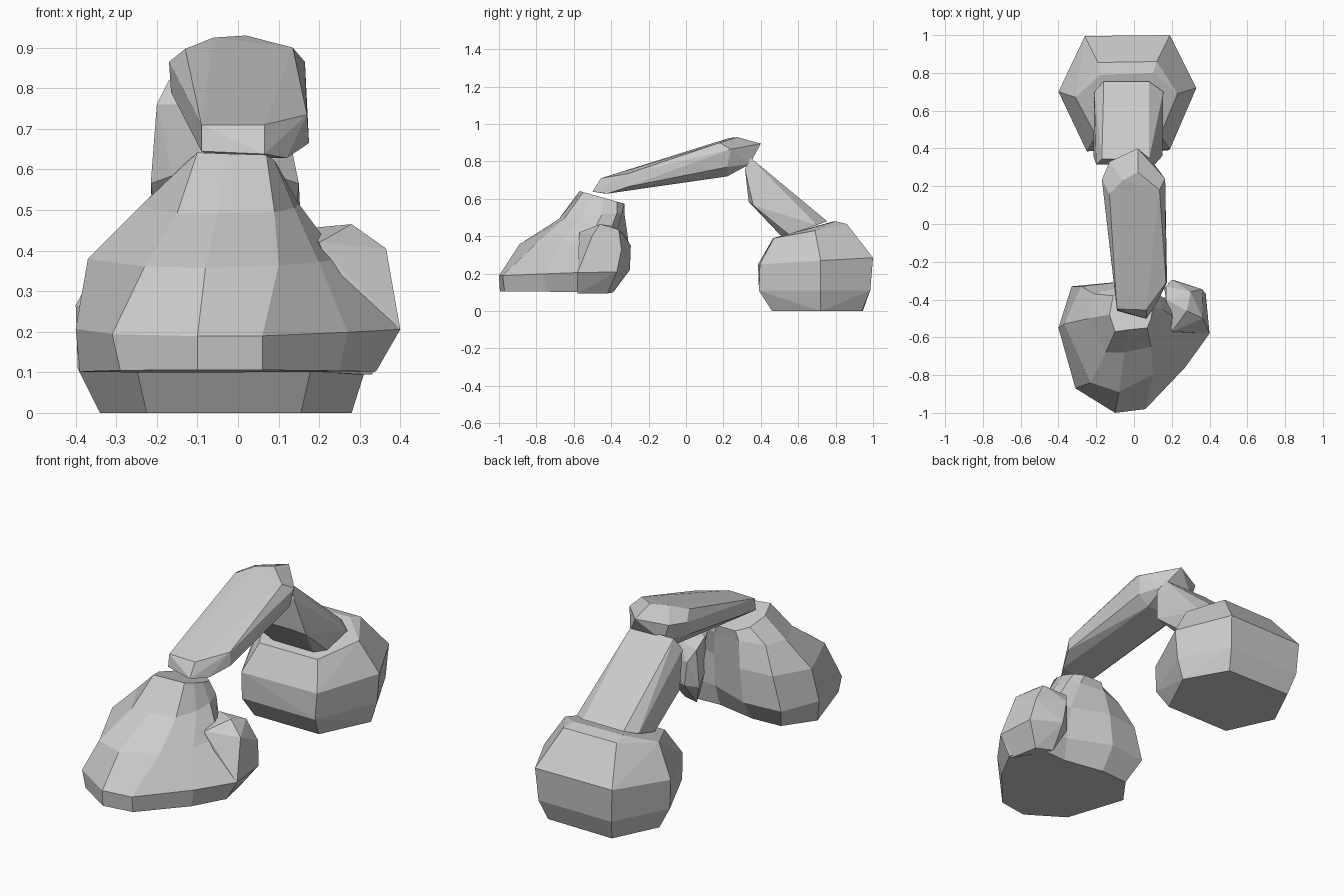
import bpy, bmesh, math


def finish(name, bm):
    bmesh.ops.recalc_face_normals(bm, faces=bm.faces)
    mesh = bpy.data.meshes.new(name)
    bm.to_mesh(mesh)
    bm.free()
    obj = bpy.data.objects.new(name, mesh)
    bpy.context.collection.objects.link(obj)
    return obj


def hull(name, points):
    """Faceted convex block wrapped around a few corner points."""
    bm = bmesh.new()
    for p in points:
        bm.verts.new(p)
    res = bmesh.ops.convex_hull(bm, input=bm.verts)
    loose = [v for v in bm.verts if not v.link_faces]
    bmesh.ops.delete(bm, geom=loose, context='VERTS')
    bmesh.ops.dissolve_limit(bm, angle_limit=math.radians(4),
                             verts=bm.verts, edges=bm.edges)
    return finish(name, bm)


def loft(name, rings):
    """Skin between stacked outlines; each ring is (z, slope in y, outline)."""
    bm = bmesh.new()
    loops = []
    for z, slope, outline in rings:
        loops.append([bm.verts.new((x, y, z + slope * (y + 0.6))) for x, y in outline])
    n = len(loops[0])
    for a, b in zip(loops, loops[1:]):
        for i in range(n):
            j = (i + 1) % n
            bm.faces.new((a[i], a[j], b[j], b[i]))
    bm.faces.new(loops[0][::-1])
    bm.faces.new(loops[-1])
    return finish(name, bm)


# Base: six-sided block with a wider waist and tilted, narrowing top
hull("base", [
    (-.225, .46, 0), (.155, .46, 0), (.28, .72, 0), (.155, .94, 0), (-.225, .945, 0), (-.34, .71, 0),
    (-.25, .39, .11), (.18, .39, .11), (.315, .72, .11), (.18, .985, .11), (-.25, .985, .11), (-.395, .70, .11),
    (-.25, .385, .25), (.19, .395, .25), (.33, .72, .27), (.19, 1, .285), (-.26, .995, .285), (-.40, .70, .265),
    (-.2, .465, .39), (.14, .47, .39), (.23, .69, .43), (.12, .86, .465), (-.19, .855, .465), (-.31, .67, .43),
    (.10, .80, .48), (-.18, .79, .48),
])

# Lower arm: leaning faceted bar from the base to the elbow
hull("lower_arm", [
    (-.16, .755, .48), (.08, .755, .48), (.155, .70, .46), (.14, .55, .41),
    (.09, .51, .40), (-.15, .51, .40), (-.20, .55, .41), (-.21, .70, .46),
    (-.215, .36, .565), (.15, .36, .565), (-.16, .335, .585), (.09, .335, .585),
    (-.17, .345, .82), (.08, .345, .82), (-.20, .315, .76), (.11, .315, .76),
    (-.15, .33, .71), (.08, .33, .71),
])

# Upper arm: long flat-topped bar from the elbow down to the wrist
hull("upper_arm", [
    (.02, .40, .895), (-.13, .33, .875), (.02, .275, .93), (-.06, .23, .925),
    (-.13, .16, .897), (.135, .18, .90), (-.17, .235, .865), (.165, .24, .865),
    (-.165, .20, .79), (.15, .22, .77), (-.10, .335, .785), (.09, .34, .785),
    (-.09, .22, .72), (.09, .22, .72),
    (-.09, -.45, .71), (.065, -.455, .71), (-.09, -.46, .645), (.065, -.50, .638),
    (.17, -.31, .735), (.175, -.31, .665), (-.10, -.33, .735), (.12, -.42, .628), (-.06, -.43, .628),
])

# Hand: rounded lower body narrowing to a wrist stump
loft("hand", [
    (.102, -.01, [(-.1, -.995), (.06, -.97), (.25, -.75), (.34, -.58), (.28, -.42),
                  (.1, -.43), (-.12, -.39), (-.28, -.40), (-.39, -.55), (-.29, -.87)]),
    (.205, .04, [(-.1, -1), (.06, -.98), (.27, -.76), (.40, -.58), (.30, -.41),
                 (.11, -.40), (-.12, -.31), (-.33, -.33), (-.40, -.55), (-.31, -.87)]),
    (.375, .06, [(-.08, -.89), (.10, -.80), (.20, -.66), (.25, -.52), (.19, -.42),
                 (.10, -.38), (-.10, -.31), (-.28, -.33), (-.37, -.53), (-.23, -.84)]),
    (.50, .10, [(-.05, -.68), (.09, -.65), (.14, -.55), (.15, -.45), (.13, -.37),
                (.07, -.34), (-.08, -.33), (-.21, -.37), (-.24, -.50), (-.15, -.68)]),
    (.65, -.28, [(-.03, -.56), (.07, -.55), (.09, -.50), (.10, -.44), (.09, -.37),
                 (.05, -.33), (-.06, -.33), (-.11, -.38), (-.13, -.48), (-.1, -.57)]),
])

# Thumb: separate rounded lobe at the rear right of the hand
hull("thumb", [
    (.33, -.58, .094), (.30, -.42, .094), (.21, -.39, .10), (.16, -.34, .21),
    (.22, -.30, .22), (.38, -.37, .21), (.40, -.58, .205), (.20, -.295, .35),
    (.36, -.345, .33), (.365, -.50, .405), (.28, -.46, .465), (.30, -.36, .435),
    (.17, -.40, .455), (.20, -.57, .42), (.17, -.33, .41),
])
